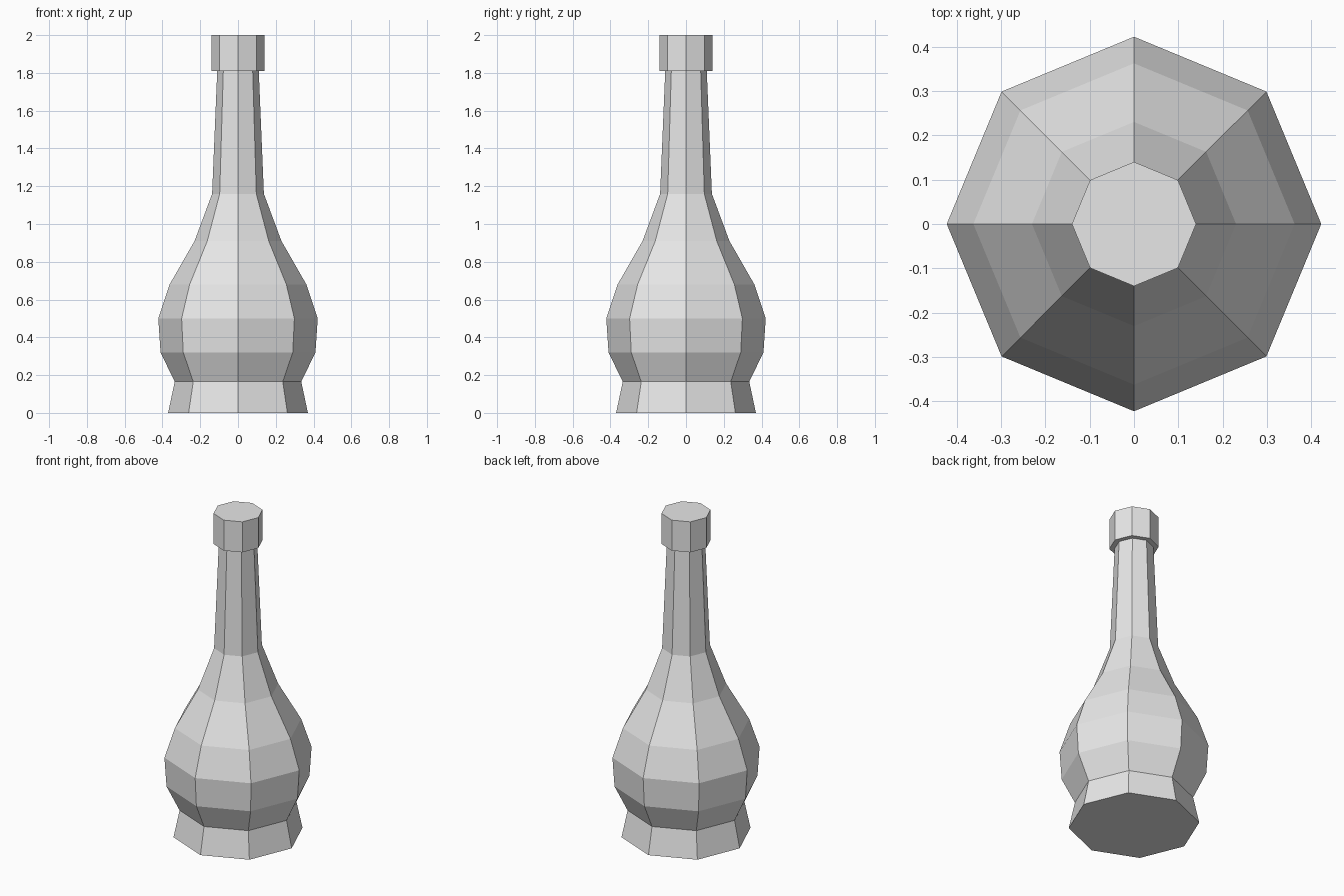
import bpy
import bmesh
from math import cos, sin, tau

SIDES = 8

cube = bpy.data.objects.get("Cube")
if cube:
    bpy.data.objects.remove(cube, do_unlink=True)

# One plain grey for the whole bottle
grey = bpy.data.materials.new("light_grey")
grey.use_nodes = True
grey.diffuse_color = (0.8, 0.8, 0.8, 1)
grey.node_tree.nodes["Principled BSDF"].inputs["Base Color"].default_value = grey.diffuse_color


def lathe(name, profile, close_bottom=False, close_top=False):
    """Flat-faced octagonal lathe from (radius, height) pairs, bottom to top."""
    bm = bmesh.new()
    rings = [[bm.verts.new((r * cos(tau * i / SIDES), r * sin(tau * i / SIDES), z))
              for i in range(SIDES)] for r, z in profile]
    for low, high in zip(rings, rings[1:]):
        for i in range(SIDES):
            j = (i + 1) % SIDES
            bm.faces.new((low[i], low[j], high[j], high[i]))
    if close_bottom:
        bm.faces.new(rings[0][::-1])
    if close_top:
        bm.faces.new(rings[-1])
    mesh = bpy.data.meshes.new(name)
    bm.to_mesh(mesh)
    bm.free()
    mesh.materials.append(grey)
    obj = bpy.data.objects.new(name, mesh)
    bpy.context.collection.objects.link(obj)
    return obj


# Flared foot, round belly, tapering shoulder and long neck
lathe("bottle_body", [(0.37, 0), (0.335, 0.165), (0.41, 0.32), (0.422, 0.5),
                      (0.362, 0.68), (0.23, 0.91), (0.137, 1.16), (0.11, 1.81)],
      close_bottom=True)

# Collar at the mouth, with an underside lip meeting the neck
lathe("bottle_cap", [(0.11, 1.81), (0.14, 1.81), (0.14, 2.0)], close_top=True)
